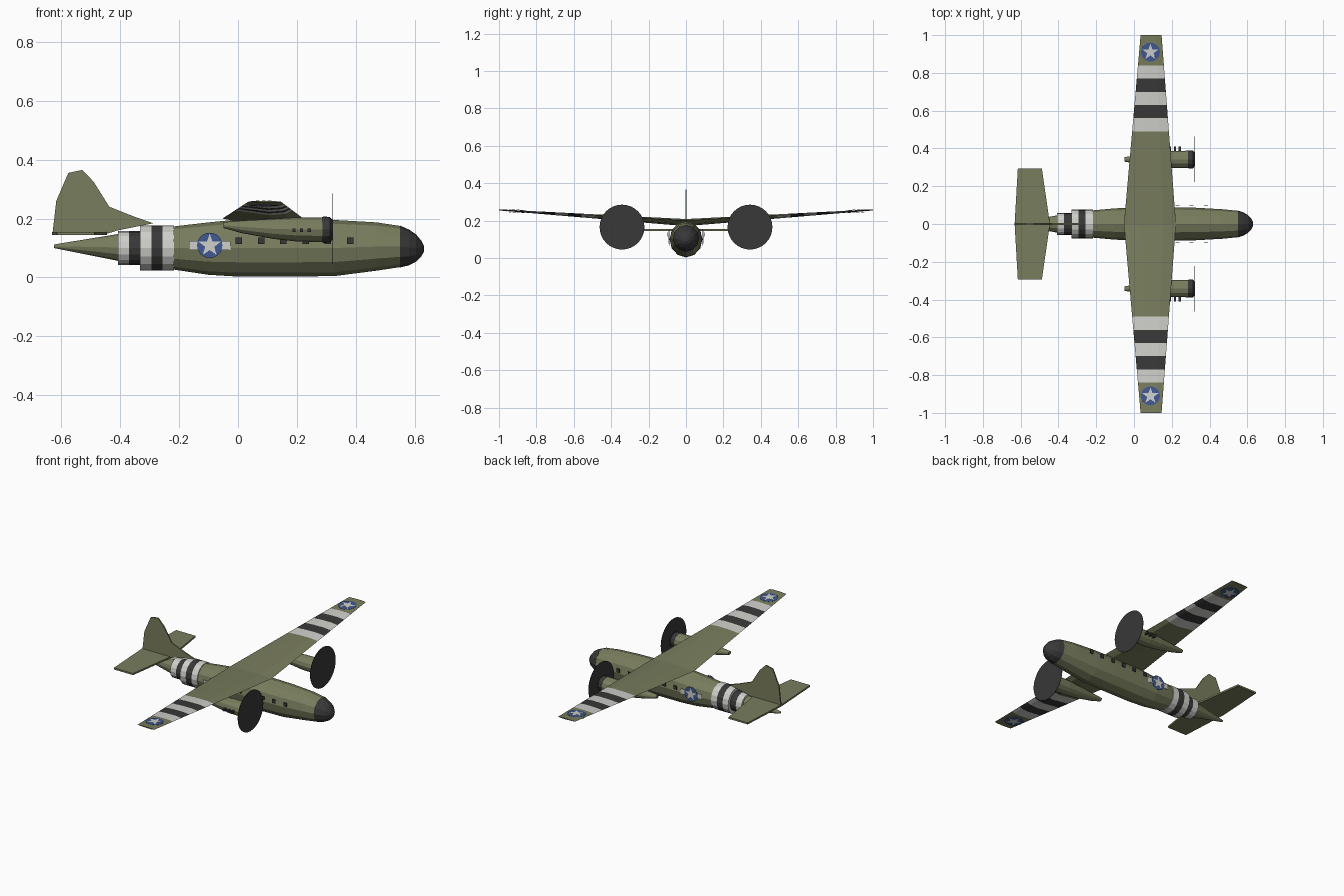
import bpy, bmesh, math
from mathutils import Matrix, Vector

cube = bpy.data.objects.get("Cube")
if cube:
    bpy.data.objects.remove(cube)


def material(name, color):
    m = bpy.data.materials.new(name)
    m.use_nodes = True
    m.diffuse_color = (*color, 1)
    m.node_tree.nodes["Principled BSDF"].inputs["Base Color"].default_value = (*color, 1)
    return m


OLIVE = material("olive", (0.19, 0.205, 0.11))
WHITE = material("white", (0.62, 0.62, 0.59))
DARK = material("dark grey", (0.04, 0.04, 0.04))
BLUE = material("blue", (0.05, 0.1, 0.29))
PALETTE = [OLIVE, WHITE, DARK, BLUE]


def finish(name, bm):
    bmesh.ops.recalc_face_normals(bm, faces=bm.faces[:])
    mesh = bpy.data.meshes.new(name)
    bm.to_mesh(mesh)
    bm.free()
    for m in PALETTE:
        mesh.materials.append(m)
    obj = bpy.data.objects.new(name, mesh)
    bpy.context.collection.objects.link(obj)
    return obj


def loft(name, rings, colors):
    """Skin a list of rings; colors holds one material per span."""
    bm = bmesh.new()
    loops = [[bm.verts.new(p) for p in ring] for ring in rings]
    n = len(loops[0])
    for a, b, col in zip(loops, loops[1:], colors):
        for i in range(n):
            j = (i + 1) % n
            bm.faces.new((a[i], a[j], b[j], b[i])).material_index = PALETTE.index(col)
    bm.faces.new(loops[0]).material_index = PALETTE.index(colors[0])
    bm.faces.new(loops[-1]).material_index = PALETTE.index(colors[-1])
    return finish(name, bm)


def oval(x, y, z, ry, rz, sides=12):
    steps = [2 * math.pi * i / sides for i in range(sides)]
    return [(x, y + ry * math.cos(a), z + rz * math.sin(a)) for a in steps]


def prism(name, outline, matrix, depth, mat):
    """Flat outline thickened evenly about its own plane."""
    rings = [[matrix @ Vector((u, v, d)) for u, v in outline] for d in (-depth / 2, depth / 2)]
    return loft(name, rings, [mat])


def circle(r, n=24):
    return [(r * math.cos(2 * math.pi * i / n), r * math.sin(2 * math.pi * i / n)) for i in range(n)]


def star(r):
    pts = []
    for i in range(10):
        a, k = math.pi / 2 + i * math.pi / 5, r if i % 2 == 0 else r * 0.4
        pts.append((k * math.cos(a), k * math.sin(a)))
    return pts


def rect(w, h):
    return [(-w / 2, -h / 2), (w / 2, -h / 2), (w / 2, h / 2), (-w / 2, h / 2)]


UPRIGHT = Matrix.Rotation(math.pi / 2, 4, 'X')

# Fuselage: x, centre height, half width, half height
stations = [(-.625, .106, .006, .006), (-.41, .102, .045, .045), (-.33, .1, .056, .056),
            (-.22, .1, .072, .073), (-.1, .098, .083, .089), (0, .1, .086, .097),
            (.2, .1, .088, .097), (.33, .1, .086, .095), (.47, .105, .078, .082),
            (.55, .105, .07, .07)]
loft("fuselage", [oval(x, 0, z, a, b) for x, z, a, b in stations], [OLIVE] * 9)

# Nose cap
cap = [(.55, .105, .071), (.58, .102, .061), (.605, .1, .046), (.622, .098, .027), (.631, .097, .01)]
loft("nose_cap", [oval(x, 0, z, r, r) for x, z, r in cap], [DARK] * 4)

# Striped bands around the rear fuselage
band = .038
loft("rear_band", [oval(-.408 + band * i, 0, .1, .059, .058, 16) for i in range(3)], [WHITE, DARK])
loft("front_band", [oval(-.332 + band * i, 0, .1, .076, .077, 16) for i in range(4)],
     [WHITE, DARK, WHITE])

# Fin and tailplane
fin = [(-.63, .147), (-.617, .26), (-.576, .355), (-.529, .365), (-.49, .325), (-.437, .24),
       (-.356, .208), (-.288, .184), (-.407, .16), (-.44, .15)]
prism("tail_fin", fin, UPRIGHT, .008, OLIVE)
tail = [(-.632, 0), (-.615, .295), (-.488, .295), (-.445, 0), (-.488, -.295), (-.615, -.295)]
prism("tailplane", tail, Matrix.Translation((0, 0, .15)), .01, OLIVE)

# Wing with painted stripes
RISE = .057


def wing_height(y):
    return .2 + RISE * abs(y)


def wing_ring(y):
    t = abs(y)
    back, front, z = -.053 + .088 * t, .222 - .076 * t, wing_height(y)
    chord = front - back
    up, down = .008 - .005 * t, .03 - .027 * t
    return [(back, y, z), (back + .35 * chord, y, z + up * .8), (back + .75 * chord, y, z + up),
            (front, y, z), (front - .12 * chord, y, z - down * .7),
            (front - .4 * chord, y, z - down)]


edges = [0] + [.49 + .07 * i for i in range(6)] + [1]
paint = [OLIVE, WHITE, DARK, WHITE, DARK, WHITE, OLIVE]
loft("wing", [wing_ring(-y) for y in edges[:0:-1]] + [wing_ring(y) for y in edges],
     paint[::-1] + paint)

for side, s in (("left", 1), ("right", -1)):
    # Wing roundels, above and below
    tilt = Matrix.Rotation(s * math.atan(RISE), 4, 'X')
    for face, d in (("upper", .005), ("lower", -.008)):
        place = Matrix.Translation((.087, s * .91, wing_height(.91) + d)) @ tilt
        over = Matrix.Translation((0, 0, math.copysign(.0015, d)))
        prism(f"{side}_{face}_wing_roundel", circle(.05), place, .001, BLUE)
        prism(f"{side}_{face}_wing_star", star(.045), place @ over, .001, WHITE)

    # Fuselage roundel with bars
    for part, shape, y, mat in (("bars", rect(.142, .031), .088, WHITE),
                                ("roundel", circle(.043), .09, BLUE),
                                ("star", star(.04), .092, WHITE)):
        prism(f"{side}_fuselage_{part}", shape,
              Matrix.Translation((-.096, s * y, .109)) @ UPRIGHT, .001, mat)

    # Cabin windows
    for i in range(6):
        prism(f"{side}_window_{i + 1}", rect(.022, .022),
              Matrix.Translation((.003 + .0755 * i, s * .097, .125)) @ UPRIGHT, .004, DARK)

    # Engine nacelle, cowling, exhausts and propeller disc
    ey = s * .342
    pod = [(-.05, .178, .012, .01), (.01, .172, .022, .021), (.12, .165, .037, .034),
           (.2, .163, .045, .041), (.29, .162, .046, .042)]
    loft(f"{side}_nacelle", [oval(x, ey, z, a, b) for x, z, a, b in pod], [OLIVE] * 4)
    cowl = [(.285, .045), (.29, .048), (.312, .047), (.321, .036)]
    loft(f"{side}_cowling", [oval(x, ey, .162, r, r * .93) for x, r in cowl], [DARK] * 3)
    for i in range(3):
        prism(f"{side}_exhaust_{i + 1}", rect(.011, .012),
              Matrix.Translation((.19 + .026 * i, s * .395, .16)) @ UPRIGHT, .028, DARK)
    prism(f"{side}_propeller_disc", circle(.12, 32),
          Matrix.Translation((.322, ey, .165)) @ Matrix.Rotation(math.pi / 2, 4, 'Y'), .002, DARK)
